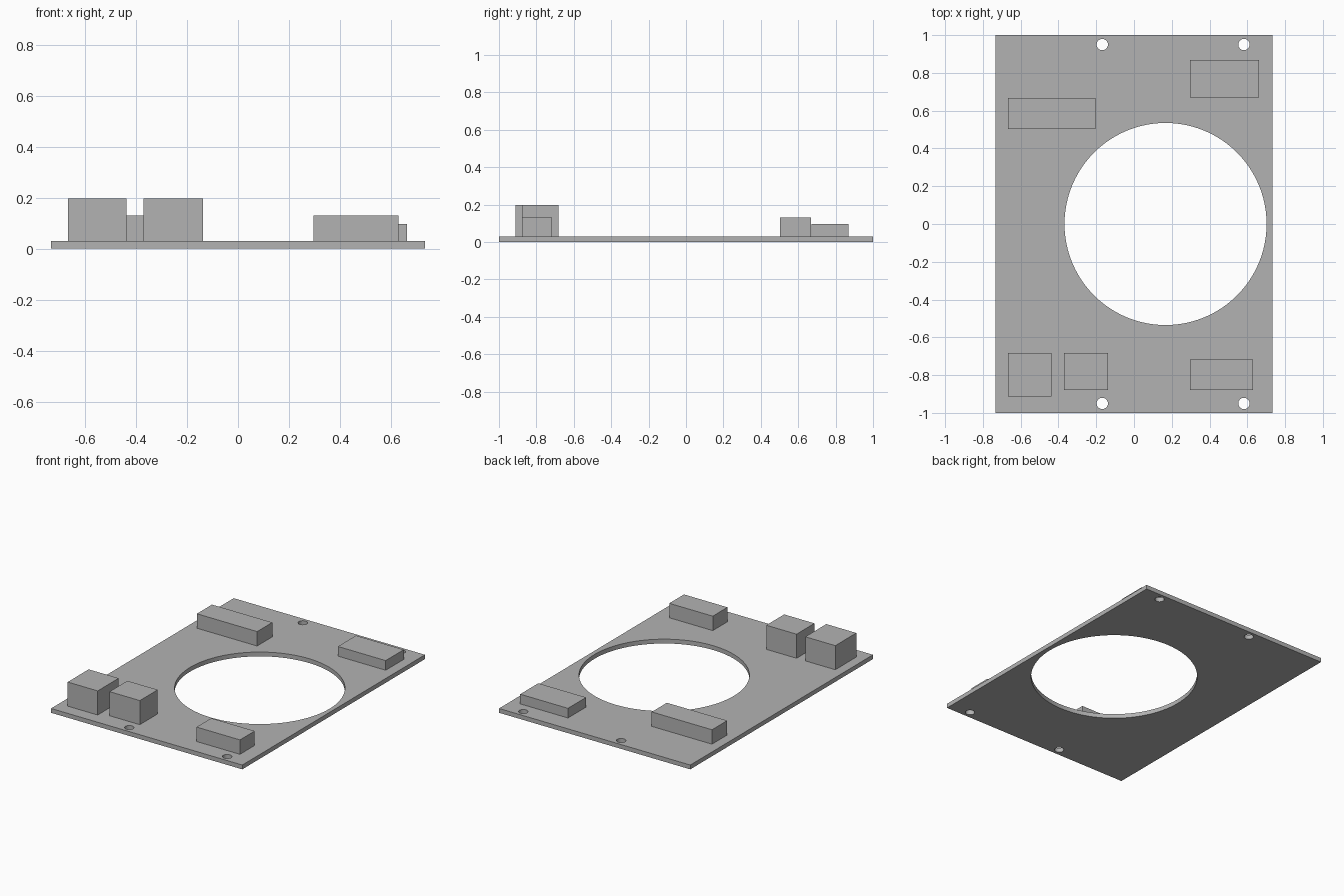
import bpy
import bmesh
import math

cube = bpy.data.objects.get("Cube")
if cube:
    bpy.data.objects.remove(cube, do_unlink=True)

THICK = 0.03

grey = bpy.data.materials.new("plain_grey")
grey.use_nodes = True
colour = (0.45, 0.45, 0.45, 1)
grey.diffuse_color = colour
grey.node_tree.nodes["Principled BSDF"].inputs["Base Color"].default_value = colour


def finish(name, bm):
    bmesh.ops.recalc_face_normals(bm, faces=bm.faces)
    mesh = bpy.data.meshes.new(name)
    bm.to_mesh(mesh)
    bm.free()
    mesh.materials.append(grey)
    obj = bpy.data.objects.new(name, mesh)
    bpy.context.collection.objects.link(obj)
    return obj


def add_loop(bm, points):
    verts = [bm.verts.new((x, y, 0)) for x, y in points]
    for a, b in zip(verts, verts[1:] + verts[:1]):
        bm.edges.new((a, b))


def circle(cx, cy, r, n):
    return [(cx + r * math.cos(math.tau * i / n), cy + r * math.sin(math.tau * i / n))
            for i in range(n)]


# Board: outline with one large opening and four mounting holes, extruded
bm = bmesh.new()
hx = 0.733
add_loop(bm, [(-hx, -1), (hx, -1), (hx, 1), (-hx, 1)])
add_loop(bm, circle(0.167, 0, 0.535, 96))
for x in (-0.168, 0.582):
    for y in (-0.95, 0.95):
        add_loop(bm, circle(x, y, 0.03, 32))
bmesh.ops.triangle_fill(bm, edges=bm.edges[:], use_beauty=True, normal=(0, 0, 1))
extruded = bmesh.ops.extrude_face_region(bm, geom=bm.faces[:], use_keep_orig=True)
top = [v for v in extruded["geom"] if isinstance(v, bmesh.types.BMVert)]
bmesh.ops.translate(bm, verts=top, vec=(0, 0, THICK))
board = finish("board", bm)

# Round the hole walls while keeping the rims sharp
bpy.ops.object.select_all(action="DESELECT")
board.select_set(True)
bpy.context.view_layer.objects.active = board
bpy.ops.object.shade_smooth_by_angle(angle=math.radians(30))


# Component blocks standing on the board
def block(name, x0, x1, y0, y1, z1):
    bm = bmesh.new()
    bmesh.ops.create_cube(bm, size=1)
    bmesh.ops.scale(bm, verts=bm.verts, vec=(x1 - x0, y1 - y0, z1 - THICK))
    bmesh.ops.translate(bm, verts=bm.verts,
                        vec=((x0 + x1) / 2, (y0 + y1) / 2, (z1 + THICK) / 2))
    finish(name, bm)


block("front_right_outer_connector", -0.667, -0.437, -0.912, -0.682, 0.197)
block("front_right_inner_connector", -0.37, -0.138, -0.878, -0.682, 0.197)
block("front_left_connector", 0.297, 0.63, -0.878, -0.717, 0.13)
block("back_right_connector", -0.667, -0.205, 0.502, 0.668, 0.13)
block("back_left_connector", 0.297, 0.663, 0.67, 0.868, 0.097)
